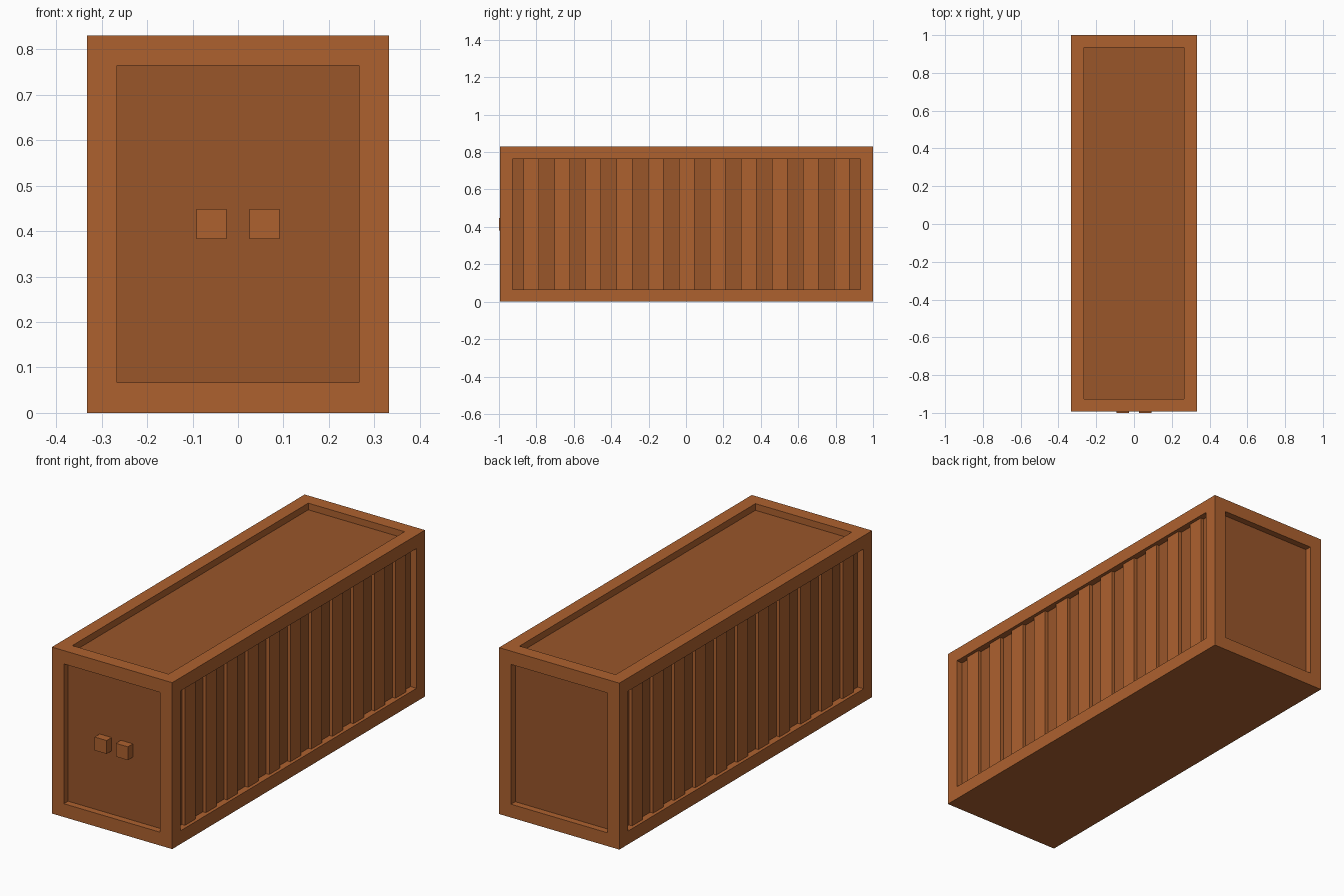
import bpy, bmesh
from mathutils import Vector

if "Cube" in bpy.data.objects:
    bpy.data.objects.remove(bpy.data.objects["Cube"])

U = 2 / 6.02                       # one design unit
W, L, H = 2 * U, 6 * U, 2.5 * U    # body width, length, height
CY = 0.01 * U                      # body centre, leaves room for the handles
FRAME, RECESS, RIB = 0.2 * U, 0.1 * U, 0.05 * U


def material(name, colour):
    m = bpy.data.materials.new(name)
    m.diffuse_color = (*colour, 1)
    m.use_nodes = True
    m.node_tree.nodes["Principled BSDF"].inputs["Base Color"].default_value = m.diffuse_color
    return m


frame_mat = material("frame_rust", (0.42, 0.12, 0.028))
panel_mat = material("panel_rust", (0.32, 0.092, 0.023))


def finish(name, bm, *mats):
    bmesh.ops.recalc_face_normals(bm, faces=bm.faces[:])
    me = bpy.data.meshes.new(name)
    bm.to_mesh(me)
    bm.free()
    for m in mats:
        me.materials.append(m)
    ob = bpy.data.objects.new(name, me)
    bpy.context.collection.objects.link(ob)
    return ob


def add_box(bm, centre, size):
    verts = bmesh.ops.create_cube(bm, size=1)["verts"]
    bmesh.ops.scale(bm, vec=Vector(size), verts=verts)
    bmesh.ops.translate(bm, vec=Vector(centre), verts=verts)


# Container body: every face but the floor gets a frame and a sunken panel
bm = bmesh.new()
add_box(bm, (0, CY, H / 2), (W, L, H))
bm.normal_update()
for f in [f for f in bm.faces if f.normal.z > -0.5]:
    n = f.normal.copy()
    bmesh.ops.inset_individual(bm, faces=[f], thickness=FRAME, use_even_offset=True)
    panel = bmesh.ops.extrude_discrete_faces(bm, faces=[f])["faces"][0]
    panel.material_index = 1
    bmesh.ops.translate(bm, vec=-n * RECESS, verts=panel.verts[:])
finish("container_body", bm, frame_mat, panel_mat)

# Vertical ribs on both long sides
for side, name in ((1, "right_ribs"), (-1, "left_ribs")):
    bm = bmesh.new()
    for i in range(-5, 6):
        x = side * (W / 2 - RECESS + RIB / 2)
        add_box(bm, (x, CY + i * 0.5 * U, H / 2), (RIB, 0.25 * U, H - 2 * FRAME))
    finish(name, bm, frame_mat)

# Door handles, standing just proud of the front frame
for side, name in ((-1, "left_handle"), (1, "right_handle")):
    bm = bmesh.new()
    depth = 0.12 * U
    add_box(bm, (side * 0.176 * U, -1 + depth / 2, H / 2), (0.2 * U, depth, 0.2 * U))
    finish(name, bm, frame_mat)
